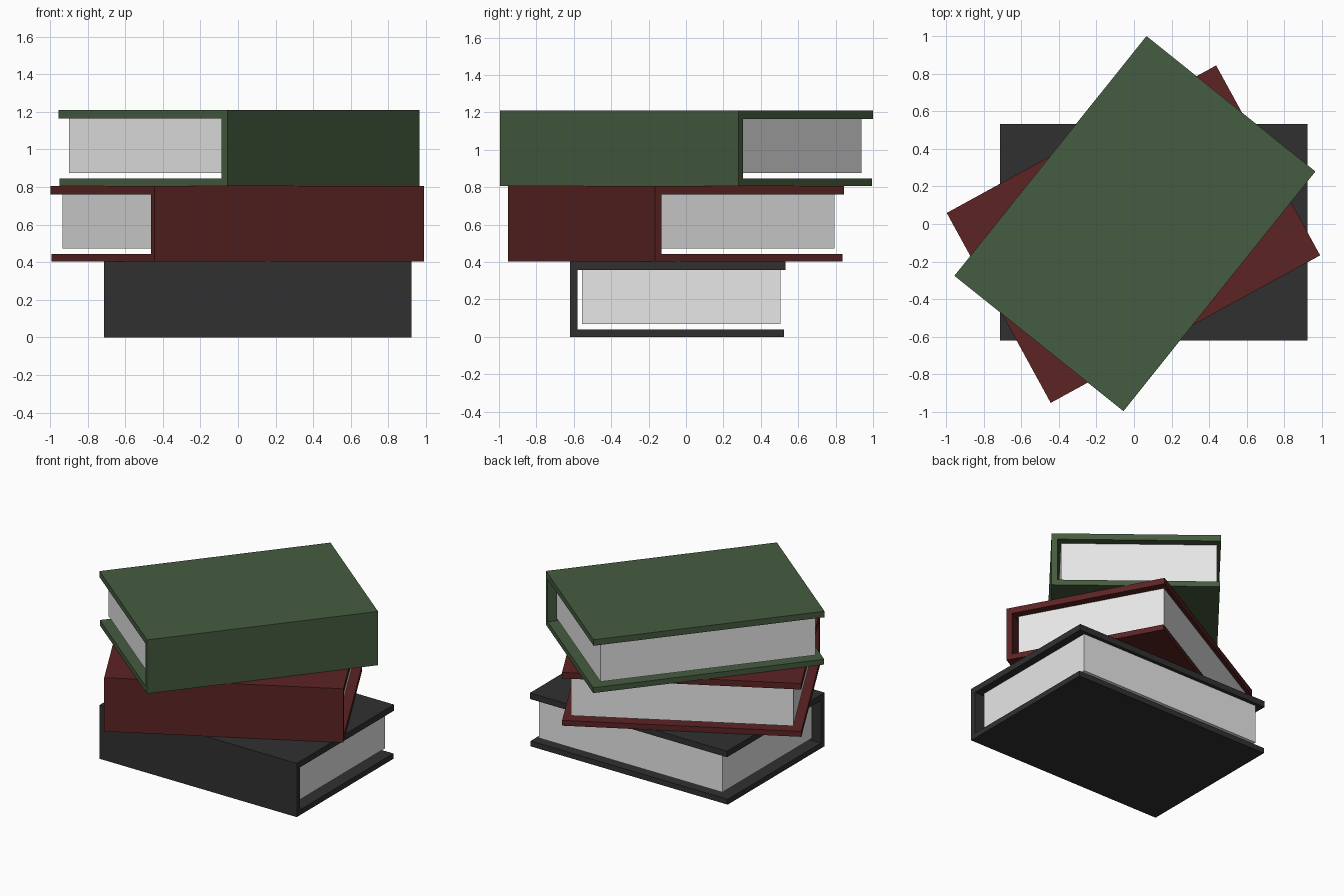
import bpy, bmesh, math

cube = bpy.data.objects.get("Cube")
if cube:
    bpy.data.objects.remove(cube, do_unlink=True)


def material(name, rgb):
    m = bpy.data.materials.new(name)
    m.use_nodes = True
    m.diffuse_color = (*rgb, 1)
    m.node_tree.nodes["Principled BSDF"].inputs["Base Color"].default_value = (*rgb, 1)
    return m


def extrude_profile(name, profile, half_length, mat, place):
    """Extrude a (depth, height) outline along the book's length."""
    bm = bmesh.new()
    face = bm.faces.new([bm.verts.new((-half_length, y, z)) for y, z in profile])
    new = bmesh.ops.extrude_face_region(bm, geom=[face])["geom"]
    moved = [v for v in new if isinstance(v, bmesh.types.BMVert)]
    bmesh.ops.translate(bm, verts=moved, vec=(2 * half_length, 0, 0))
    bmesh.ops.recalc_face_normals(bm, faces=bm.faces)
    mesh = bpy.data.meshes.new(name)
    bm.to_mesh(mesh)
    bm.free()
    mesh.materials.append(mat)
    obj = bpy.data.objects.new(name, mesh)
    x, y, z, angle = place
    obj.location = (x, y, z)
    obj.rotation_euler.z = math.radians(angle)
    bpy.context.collection.objects.link(obj)


HEIGHT = 0.403
BACK, FRONT = 0.576, -0.576

# C-shaped cover: spine at the front, boards above and below
cover = [(FRONT, 0), (BACK - 0.008, 0), (BACK - 0.008, 0.04), (FRONT + 0.04, 0.04),
         (FRONT + 0.04, 0.358), (BACK, 0.358), (BACK, HEIGHT), (FRONT, HEIGHT)]
# Page block hanging from the upper board
pages = [(-0.51, 0.07), (0.55, 0.07), (0.55, 0.36), (-0.51, 0.36)]

paper = material("paper", (0.8, 0.8, 0.8))
books = [
    ("bottom_book", material("charcoal", (0.03, 0.03, 0.03)), (0.105, -0.045, 0, 0)),
    ("middle_book", material("dark_red", (0.107, 0.017, 0.017)), (-0.003, -0.054, HEIGHT, 28.7)),
    ("top_book", material("dark_green", (0.06, 0.107, 0.05)), (0.005, 0.002, 2 * HEIGHT, 51.3)),
]
for name, colour, place in books:
    extrude_profile(name + "_cover", cover, 0.817, colour, place)
    extrude_profile(name + "_pages", pages, 0.76, paper, place)
